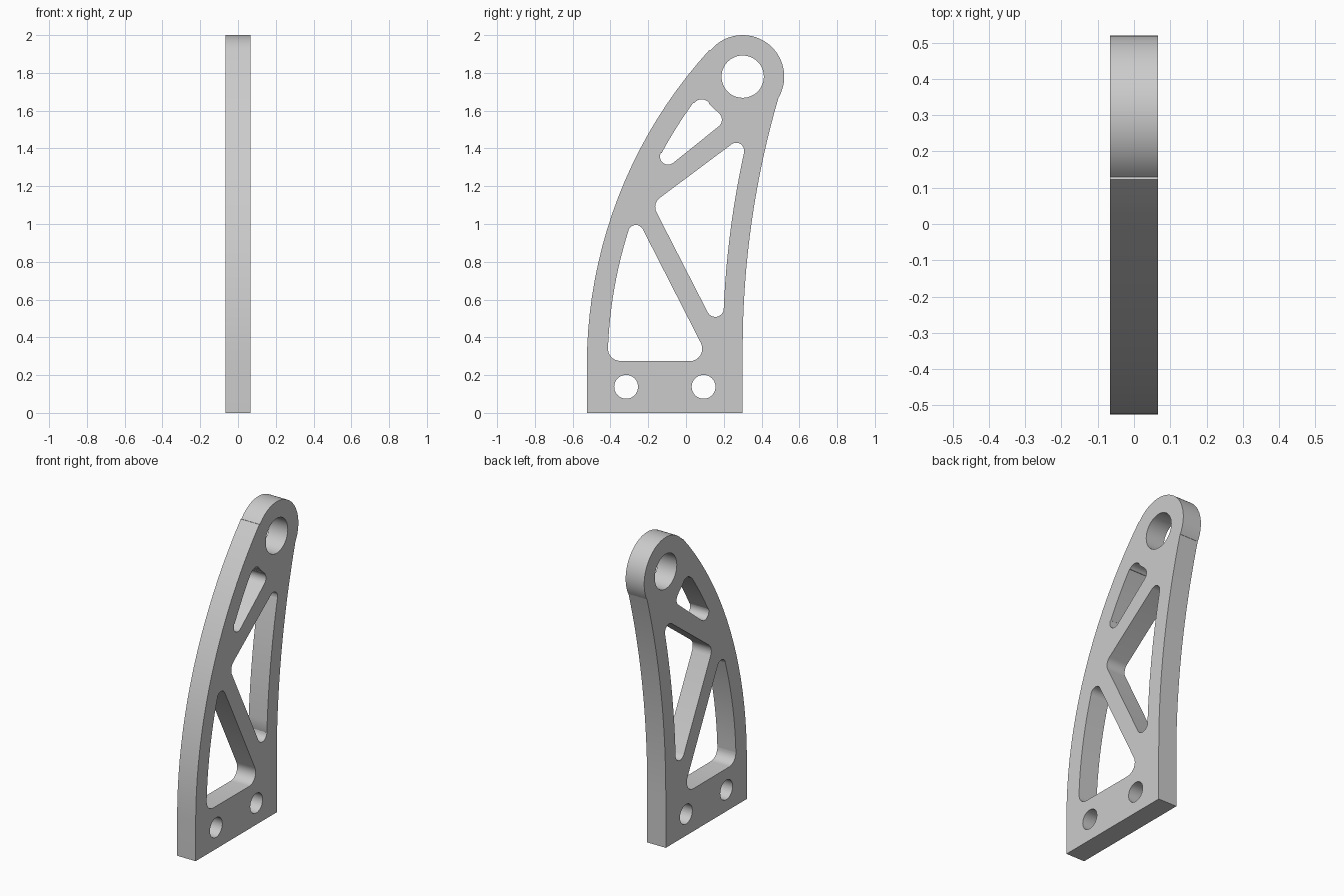
import bpy
import bmesh
from math import cos, sin, radians

cube = bpy.data.objects.get("Cube")
if cube:
    bpy.data.objects.remove(cube, do_unlink=True)

HALF_THICKNESS = 0.066
EYE = (0.30, 1.78)            # pivot hole centre
FRONT = (1.952, 0.25)         # centre of the front edge curve
BACK = (5.05, 0.34)           # centre of the back edge curve


def arc(centre, r, start, end, steps=8):
    """Points along an arc in the side plane, angles in degrees."""
    angles = [radians(start + (end - start) * i / steps) for i in range(steps + 1)]
    return [(centre[0] + r * cos(a), centre[1] + r * sin(a)) for a in angles]


def circle(centre, r, steps=48):
    return arc(centre, r, 0, 360, steps)[:-1]


# Outer silhouette: flat foot, two curved edges and a round eye
outline = ([(-0.525, 0), (0.30, 0)]
           + arc(BACK, 4.75, 180, 163.7, 16)
           + arc(EYE, 0.22, -29, 141, 32)
           + arc(FRONT, 2.477, 137.6, 180, 20))

# Lower window beside the diagonal brace
lower_window = (arc((0.02, 0.34), 0.066, -90, 27.5)
                + arc((-0.266, 0.953), 0.042, 27.5, 162.4)
                + arc(FRONT, 2.367, 162.4, 177.8, 12)
                + arc((-0.348, 0.34), 0.065, 177.8, 270))

# Middle window between the two braces
middle_window = (arc((-0.103, 1.09), 0.06, 127, 207.5)
                 + arc((0.155, 0.553), 0.045, 207.5, 357.5)
                 + arc(BACK, 4.855, 177.5, 167.6, 12)
                 + arc((0.266, 1.388), 0.042, -12.4, 127))

# Upper window, hollowed around the eye
upper_window = (arc((0.145, 1.552), 0.045, -53, 55)
                + arc(EYE, 0.228, 235, 218)
                + arc((0.083, 1.61), 0.05, 38, 144)
                + arc(FRONT, 2.366, 144, 151.6)
                + arc((-0.095, 1.357), 0.043, 151.6, 307))

holes = [circle(EYE, 0.112), circle((-0.317, 0.138), 0.063), circle((0.093, 0.138), 0.063)]

# Filled, extruded profile
curve = bpy.data.curves.new("bracket_profile", "CURVE")
curve.dimensions = "2D"
curve.fill_mode = "BOTH"
curve.extrude = HALF_THICKNESS
for loop in [outline, lower_window, middle_window, upper_window] + holes:
    spline = curve.splines.new("POLY")
    spline.points.add(len(loop) - 1)
    for point, (y, z) in zip(spline.points, loop):
        point.co = (y, z, 0, 1)
    spline.use_cyclic_u = True

bracket = bpy.data.objects.new("bracket_arm", curve)
bracket.rotation_euler = (radians(90), 0, radians(90))
bpy.context.collection.objects.link(bracket)
bpy.ops.object.select_all(action="DESELECT")
bracket.select_set(True)
bpy.context.view_layer.objects.active = bracket
bpy.ops.object.convert(target="MESH")
bracket = bpy.context.view_layer.objects.active
bpy.ops.object.transform_apply(location=False, rotation=True, scale=False)

# Weld caps to walls
bm = bmesh.new()
bm.from_mesh(bracket.data)
bmesh.ops.remove_doubles(bm, verts=bm.verts, dist=0.0008)
bmesh.ops.recalc_face_normals(bm, faces=bm.faces)
bm.to_mesh(bracket.data)
bm.free()

# Grey metal
grey = bpy.data.materials.new("light_grey")
grey.use_nodes = True
colour = (0.6, 0.6, 0.6, 1)
grey.diffuse_color = colour
grey.node_tree.nodes["Principled BSDF"].inputs["Base Color"].default_value = colour
bracket.data.materials.clear()
bracket.data.materials.append(grey)
bpy.ops.object.shade_smooth_by_angle(angle=radians(30))
